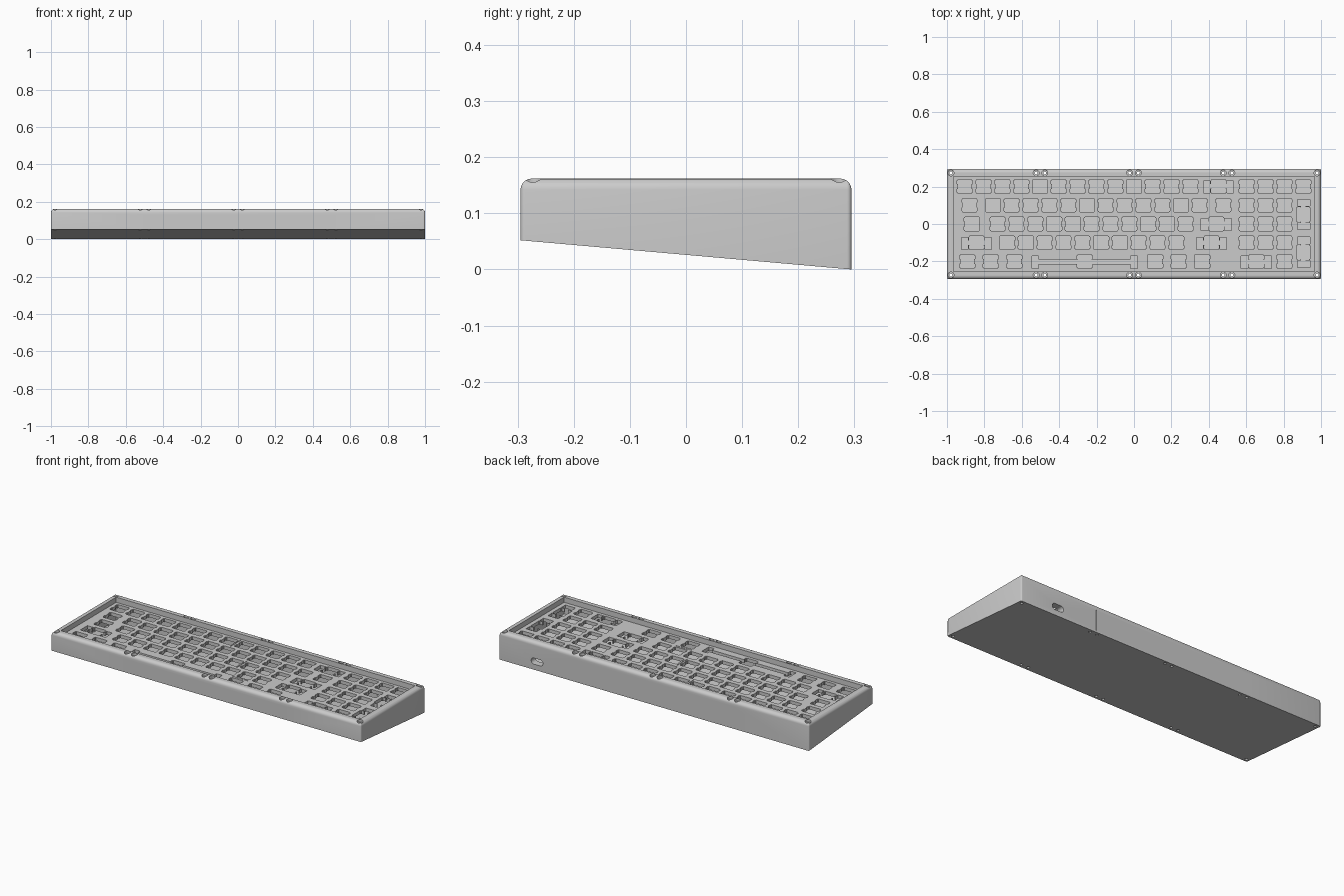
import bpy, bmesh, math
from mathutils import Matrix, Vector

old = bpy.data.objects.get("Cube")
if old:
    bpy.data.objects.remove(old, do_unlink=True)

PITCH = 0.1005            # spacing of one key
MM = PITCH / 19.05        # one millimetre
X, Y, TOP = 1.0, 0.295, 0.162
FILLET, CORNER = 0.02, 0.008
PLATE_Z, PLATE_T = 0.132, 0.02

grey = bpy.data.materials.new("case grey")
grey.use_nodes = True
grey.diffuse_color = (0.6, 0.6, 0.6, 1)
grey.node_tree.nodes["Principled BSDF"].inputs["Base Color"].default_value = grey.diffuse_color


def finish(bm, name):
    bmesh.ops.recalc_face_normals(bm, faces=bm.faces)
    mesh = bpy.data.meshes.new(name)
    bm.to_mesh(mesh)
    bm.free()
    mesh.materials.append(grey)
    obj = bpy.data.objects.new(name, mesh)
    bpy.context.collection.objects.link(obj)
    return obj


def prism(bm, outline, depth):
    """Extrude a closed outline of 3D points along the depth vector."""
    face = bm.faces.new([bm.verts.new(p) for p in outline])
    new = bmesh.ops.extrude_face_region(bm, geom=[face])["geom"]
    bmesh.ops.translate(bm, verts=[v for v in new if isinstance(v, bmesh.types.BMVert)], vec=depth)


def box(bm, center, size):
    bmesh.ops.create_cube(bm, size=1, matrix=Matrix.Translation(center) @ Matrix.Diagonal((*size, 1)))


def cylinder(bm, x, y, z0, z1, r):
    bmesh.ops.create_cone(bm, cap_ends=True, segments=20, radius1=r, radius2=r, depth=z1 - z0,
                          matrix=Matrix.Translation((x, y, (z0 + z1) / 2)))


def cut(obj, bm):
    """Subtract the shapes in bm from obj, then drop the cutter."""
    tool = finish(bm, "cutter")
    tool.hide_render = True
    mod = obj.modifiers.new("cut", "BOOLEAN")
    mod.operation, mod.solver, mod.object = "DIFFERENCE", "EXACT", tool
    bpy.context.view_layer.objects.active = obj
    bpy.ops.object.modifier_apply(modifier=mod.name)
    bpy.data.objects.remove(tool, do_unlink=True)


def bottom(y):
    """Height of the sloping underside."""
    return 0.052 * (Y - y) / (2 * Y)


def rounded_ring(inset):
    """Rounded rectangle of the case, moved inwards."""
    r = max(CORNER - inset, 0.001)
    points = []
    for i, (sx, sy) in enumerate(((1, 1), (-1, 1), (-1, -1), (1, -1))):
        for k in range(5):
            a = math.radians(90 * i + 22.5 * k)
            points.append((sx * (X - inset - r) + r * math.cos(a), sy * (Y - inset - r) + r * math.sin(a)))
    return points


# Wedge case: rings from the sloping underside up over the rounded rim
bm = bmesh.new()
rings = [[bm.verts.new((x, y, bottom(y))) for x, y in rounded_ring(0)]]
for k in range(6):
    a = math.radians(18 * k)
    z = TOP - FILLET + FILLET * math.sin(a)
    rings.append([bm.verts.new((x, y, z)) for x, y in rounded_ring(FILLET * (1 - math.cos(a)))])
for low, high in zip(rings, rings[1:]):
    for i in range(len(low)):
        j = (i + 1) % len(low)
        bm.faces.new((low[i], low[j], high[j], high[i]))
bm.faces.new(rings[0])
bm.faces.new(rings[-1])
case = finish(bm, "case")

# Hollow inside, with a floor that follows the underside
bm = bmesh.new()
ix, iy, floor = 0.965, 0.255, 0.016
prism(bm, [(-ix, -iy, bottom(-iy) + floor), (-ix, iy, bottom(iy) + floor), (-ix, iy, 0.3), (-ix, -iy, 0.3)],
      Vector((2 * ix, 0, 0)))
cut(case, bm)

# Screw holes with sunken seats
screws = [(s * x, t * 0.273) for x in (0.023, 0.477, 0.523, 0.979) for s in (-1, 1) for t in (-1, 1)]
for z0, radius in ((0.148, 0.016), (-0.1, 0.008)):
    bm = bmesh.new()
    for x, y in screws:
        cylinder(bm, x, y, z0, 0.3, radius)
    cut(case, bm)

# Cable port in the back wall
bm = bmesh.new()
port = []
for i in range(24):
    a = math.tau * (i + 0.5) / 24
    side = math.copysign(0.02, math.cos(a))
    port.append((0.755 + side + 0.018 * math.cos(a), 0.24, 0.05 + 0.018 * math.sin(a)))
prism(bm, port, Vector((0, 0.1, 0)))
cut(case, bm)

# Fine joints between the case sections
bm = bmesh.new()
for x in (-0.5, 0.5):
    for y in (-Y, Y):
        box(bm, (x, y, 0.07), (0.002, 0.006, 0.12))
cut(case, bm)

# Key layout per row: (centre in key units, stabiliser offset in mm or 0)
STAB = 11.94


def run(first, count):
    return [(first + i, 0) for i in range(count)]


rows = [
    run(0.5, 13) + [(14, STAB)] + run(15.5, 4),
    [(0.75, 0)] + run(2, 12) + [(14.25, 0)] + run(15.5, 3),
    [(0.875, 0)] + run(2.25, 11) + [(13.875, STAB)] + run(15.5, 3),
    [(1.125, STAB)] + run(2.75, 10) + [(13.625, STAB)] + run(15.5, 3),
    [(0.625, 0), (1.875, 0), (3.125, 0), (6.875, 50), (10.625, 0), (11.875, 0), (13.125, 0),
     (16, STAB), (17.5, 0)],
]
keys = [(u, 2 - r, stab, 0) for r, row in enumerate(rows) for u, stab in row]
keys += [(18.5, 0.5, STAB, 90), (18.5, -1.5, STAB, 90)]     # tall keys

# Switch opening: square with two wider ears on each side
right = [(7, 2.5), (7.8, 2.5), (7.8, 6), (7, 6), (7, 7)]
half = [(x, -y) for x, y in reversed(right)] + right
switch = half + [(-x, -y) for x, y in half]


def rect(x, y, w, h):
    return [(x - w / 2, y - h / 2), (x + w / 2, y - h / 2), (x + w / 2, y + h / 2), (x - w / 2, y + h / 2)]


# Switch plate
bm = bmesh.new()
box(bm, (0, 0, PLATE_Z - PLATE_T / 2), (1.934, 0.516, PLATE_T))
plate = finish(bm, "switch_plate")
openings, wings, bridges = bmesh.new(), bmesh.new(), bmesh.new()
for u, v, stab, turn in keys:
    place = (Matrix.Translation(((u - 9.5) * PITCH, v * PITCH, 0.08))
             @ Matrix.Rotation(math.radians(turn), 4, "Z") @ Matrix.Scale(MM, 4))
    shapes = [(openings, switch)]
    if stab:
        shapes += [(wings, rect(s * stab, -0.6, 6.8, 12.4)) for s in (-1, 1)]
        shapes += [(bridges, rect(0, 0, 2 * stab, 4.6))]
    for target, outline in shapes:
        prism(target, [place @ Vector((x, y, 0)) for x, y in outline], Vector((0, 0, 0.1)))
for shape in (openings, wings, bridges):
    cut(plate, shape)

# Fine joints in the plate
bm = bmesh.new()
box(bm, (-0.154, 0.2, PLATE_Z), (0.003, 0.1, 0.01))
box(bm, (0.024, 0, PLATE_Z), (0.003, 0.1, 0.01))
box(bm, (0.12, -0.15, PLATE_Z), (0.1, 0.003, 0.01))
cut(plate, bm)

# Smooth the rounded rim, keep hard edges
bpy.ops.object.select_all(action="DESELECT")
case.select_set(True)
bpy.context.view_layer.objects.active = case
bpy.ops.object.shade_smooth_by_angle(angle=math.radians(30))
